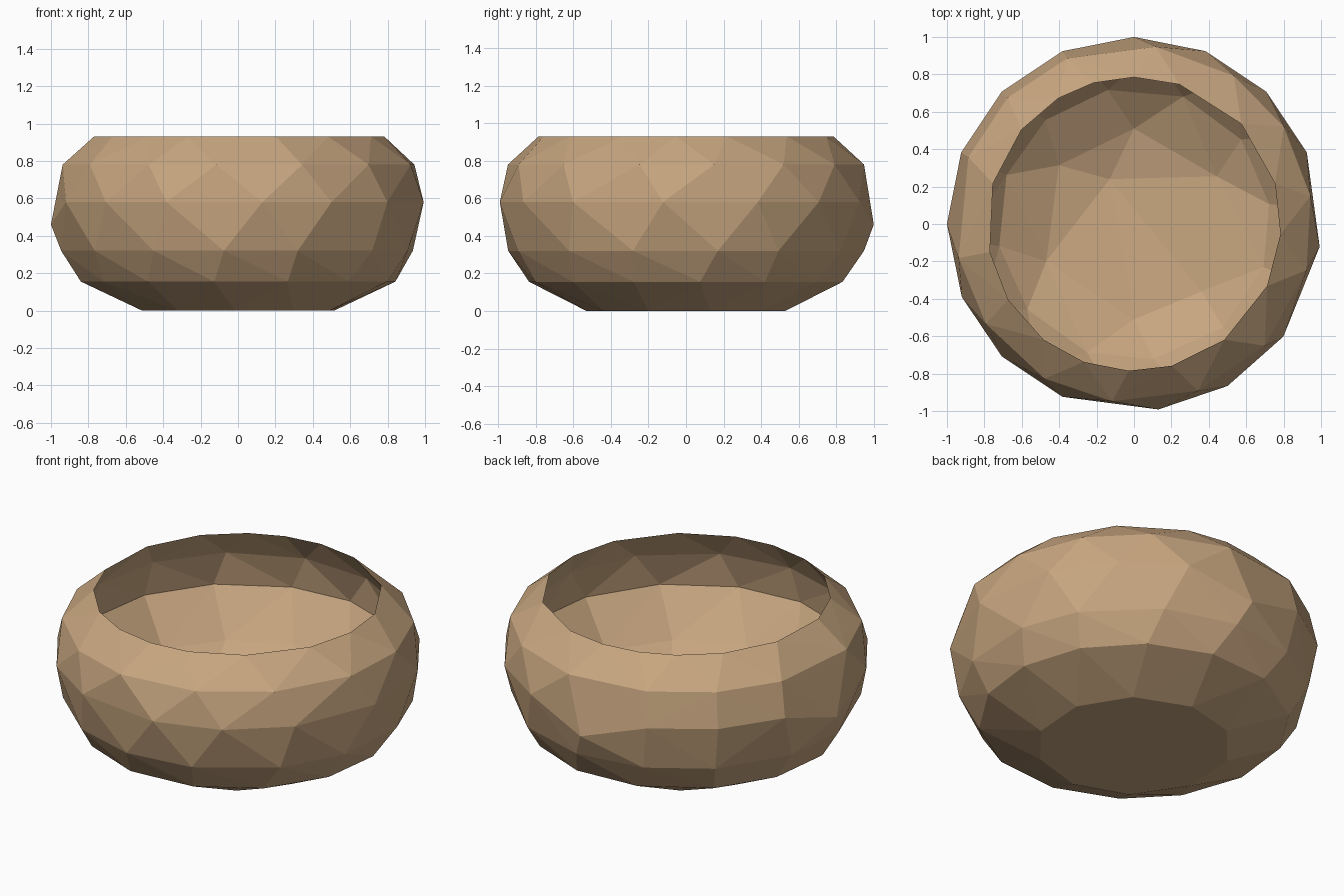
import bpy, math, random

if "Cube" in bpy.data.objects:
    bpy.data.objects.remove(bpy.data.objects["Cube"])

random.seed(4)
TAU = 2 * math.pi

clay = bpy.data.materials.new("tan_clay")
clay.diffuse_color = (0.57, 0.378, 0.213, 1)
clay.use_nodes = True
clay.node_tree.nodes["Principled BSDF"].inputs["Base Color"].default_value = clay.diffuse_color

verts, faces = [], []


def ring(r, z, n=0, phase=0.0, jitter=0.0, angles=None):
    """Add a ring of points, return (angle, index) pairs in order."""
    if angles is None:
        angles = [phase + 360 * i / n + random.uniform(-jitter, jitter) for i in range(n)]
    out = []
    for a in sorted(x % 360 for x in angles):
        t = math.radians(a)
        out.append((t, len(verts)))
        verts.append((r * math.cos(t), r * math.sin(t), z))
    return out


def zip_rings(a, b):
    """Triangulate between two neighbouring rings of any point count."""
    na, nb = len(a), len(b)
    ang = lambda rg, k: rg[k % len(rg)][0] + TAU * (k // len(rg))
    # start on the b point closest to a[0]
    j0 = min(range(-1, nb), key=lambda k: abs(ang(b, k) - a[0][0]))
    i, j = 0, j0
    while i < na or j < j0 + nb:
        step_a = j >= j0 + nb or (i < na and ang(a, i + 1) + ang(a, i) < ang(b, j + 1) + ang(b, j))
        if step_a:
            faces.append((a[i % na][1], a[(i + 1) % na][1], b[j % nb][1]))
            i += 1
        else:
            faces.append((a[i % na][1], b[(j + 1) % nb][1], b[j % nb][1]))
            j += 1


# Outer wall, from the foot up to the sharp rim
belly_angles = [90, 67.5, 45, 22.5, -7, -37, -60, -82.5, -112.5, -135, -157, 180, 157.5, 135, 112.5]
rings = [
    ring(0.53, 0.0, 10, 15, 2),
    ring(0.845, 0.155, 14, 5, 2),
    ring(0.95, 0.32, 14, 8, 3),
    ring(1.0, 0.58, angles=belly_angles),
    ring(0.955, 0.78, angles=[9, 33, 56, 83, 112, 135, 158, 191, 214, 240, 263, 291, 317, 345]),
    ring(0.785, 0.93, angles=[16, 43, 72, 90, 106, 121, 140, 164, 191, 211, 232, 250, 268, 285, 308, 335, 356]),
    # Inner hollow, undercut below the rim
    ring(0.89, 0.765, 13, 18, 2),
    ring(0.93, 0.56, 14, 5, 2),
    ring(0.73, 0.315, 12, 10, 2),
    ring(0.51, 0.175, angles=[30, 90, 142, 203, 270, 315]),
]

# The left and back belly points sit a little lower
for _, k in rings[3]:
    x, y, z = verts[k]
    if x < -0.99 or y > 0.99:
        verts[k] = (x, y, 0.46)

for lower, upper in zip(rings, rings[1:]):
    zip_rings(lower, upper)

# Flat foot underneath, and shallow floor inside
faces.append(tuple(k for _, k in reversed(rings[0])))
centre = len(verts)
verts.append((-0.13, 0.24, 0.11))
floor = [k for _, k in rings[-1]]
for i, k in enumerate(floor):
    faces.append((k, floor[(i + 1) % len(floor)], centre))

mesh = bpy.data.meshes.new("bowl")
mesh.from_pydata(verts, [], faces)
mesh.materials.append(clay)
mesh.validate()
mesh.update()
bowl = bpy.data.objects.new("bowl", mesh)
bpy.context.collection.objects.link(bowl)
